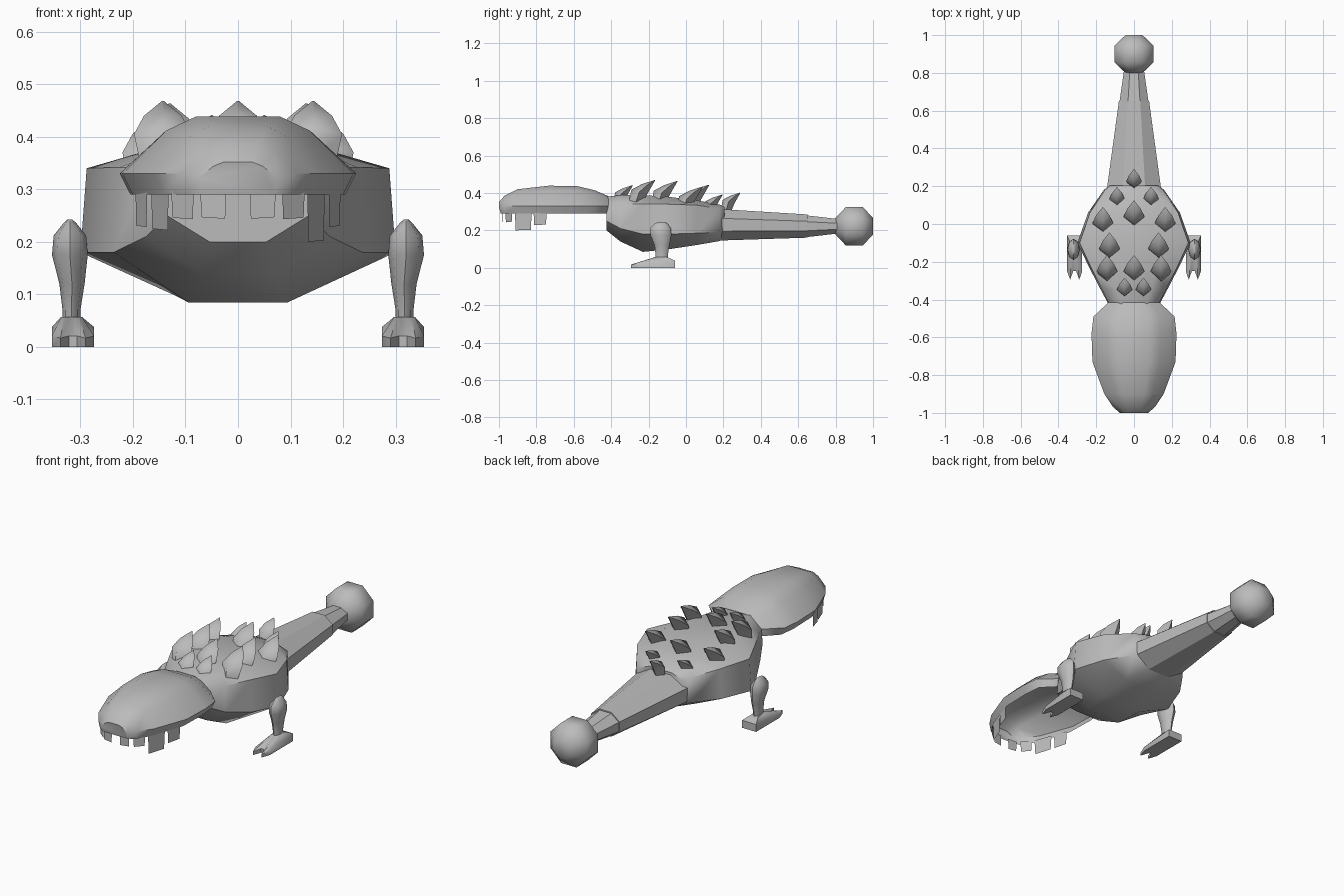
import bpy, bmesh, math
from mathutils import Vector

if "Cube" in bpy.data.objects:
    bpy.data.objects.remove(bpy.data.objects["Cube"])

grey = bpy.data.materials.new("stone grey")
grey.diffuse_color = (0.5, 0.5, 0.5, 1)
grey.use_nodes = True
grey.node_tree.nodes["Principled BSDF"].inputs["Base Color"].default_value = grey.diffuse_color


def finish(name, bm, angle=50, fix=True):
    if fix:
        bmesh.ops.recalc_face_normals(bm, faces=bm.faces)
    me = bpy.data.meshes.new(name)
    bm.to_mesh(me)
    bm.free()
    me.materials.append(grey)
    ob = bpy.data.objects.new(name, me)
    bpy.context.collection.objects.link(ob)
    bpy.ops.object.select_all(action='DESELECT')
    ob.select_set(True)
    bpy.context.view_layer.objects.active = ob
    bpy.ops.object.shade_smooth_by_angle(angle=math.radians(angle))
    return ob


def loft(name, rings, angle=50, closed=True, bm=None):
    """Skin a list of equal-length rings and cap both ends."""
    own = bm is None
    bm = bm or bmesh.new()
    vs = [[bm.verts.new(p) for p in r] for r in rings]
    n = len(vs[0])
    for a, b in zip(vs, vs[1:]):
        for i in range(n if closed else n - 1):
            j = (i + 1) % n
            bm.faces.new((a[i], a[j], b[j], b[i]))
    bm.faces.new(vs[0][::-1])
    bm.faces.new(vs[-1])
    return finish(name, bm, angle) if own else None


def mirrored(pts):
    """Right-hand half section, bottom to top, to a full section."""
    return pts + [(-x, y, z) for x, y, z in reversed(pts)]


# head: hollow upper-jaw shell, open underneath
head = []
for y, w, zt in [(-1, .075, .352), (-.97, .11, .385), (-.9, .157, .42), (-.73, .22, .439),
                 (-.58, .225, .436), (-.49, .215, .415), (-.415, .135, .383)]:
    zm = min(.33, .29 + (zt - .29) * .5)
    head.append(mirrored([(w * .91, y + (.01 if y == -1 else 0), .29), (w, y, zm),
                          (w * .62, y, zm + (zt - zm) * .75), (w * .36, y, zt)]))
loft("head", head, 50, closed=False)

# body: eight-sided barrel
body = []
for y, w, zb, zl, zu, zt in [(-.425, .135, .2, .25, .33, .38), (-.35, .175, .14, .21, .34, .388),
                             (-.23, .237, .085, .18, .342, .388), (-.1, .3, .098, .18, .34, .38),
                             (.06, .243, .122, .185, .335, .36), (.18, .16, .143, .19, .315, .338),
                             (.205, .13, .16, .2, .3, .325)]:
    body.append(mirrored([(w * .4, y, zb), (w, y, zl), (w * .96, y, zu), (w * .5, y, zt)]))
loft("body", body, 50)


def ring_y(y, rx, rz, zc, n=8):
    """Flat-topped ring across the y axis, sized by its flats."""
    k = 1 / math.cos(math.pi / n)
    return [(rx * k * math.cos((i + .5) * math.tau / n), y,
             zc + rz * k * math.sin((i + .5) * math.tau / n)) for i in range(n)]


# tail, narrow tail joint and club
loft("tail", [ring_y(.16, .147, .085, .23), ring_y(.65, .08, .062, .223)], 30)
loft("tail_joint", [ring_y(.645, .077, .058, .222), ring_y(.82, .052, .038, .222)], 30)
loft("tail_club", [ring_y(.8, .045, .045, .222), ring_y(.855, .103, .103, .222),
                   ring_y(.945, .103, .103, .222), ring_y(1, .045, .045, .222)], 60)

# back spikes: diamond blades curving up and backwards
spots = [(0, .235, .335), (.09, .14, .325), (0, .05, .355), (.165, .015, .345),
         (.13, -.12, .375), (0, -.24, .38), (.143, -.24, .38), (.05, -.34, .375)]
bm = bmesh.new()
for x, y, z in spots:
    s = .75 if y < -.3 or y > .1 else 1
    for side in ((1, -1) if x else (1,)):
        rings = []
        for dy, dz, w, l in [(-.03, -.035, .042, .035), (-.01, .025, .055, .042),
                             (.03, .06, .036, .025), (.073, .088, .002, .002)]:
            c = Vector((x * side, y + dy * s, z + dz * (s if dz > 0 else 1)))
            rings.append([c + Vector(d) * s for d in
                          ((w, 0, 0), (0, l, -l * .3), (-w, 0, 0), (0, -l, l * .3))])
        loft("", rings, bm=bm)
finish("back_spikes", bm, 60)

# teeth: thin plates hanging from the jaw rim (x0, y0, x1, y1, tip z)
bm = bmesh.new()
plates = [(.022, -.985, .072, -.98, .244), (.084, -.965, .127, -.93, .243),
          (.132, -.915, .165, -.825, .2), (.173, -.815, .195, -.745, .228)]
for x0, y0, x1, y1, z in plates:
    for s in (1, -1):
        tip = .222 if s < 0 and z < .22 else z
        a, b = Vector((x0 * s, y0, 0)), Vector((x1 * s, y1, 0))
        t = (b - a) * .05
        quad = [a + Vector((0, 0, .3)), b + Vector((0, 0, .3)),
                b - t + Vector((0, 0, tip + .003)), a + t + Vector((0, 0, tip))]
        f = bm.faces.new([bm.verts.new(p) for p in quad])
        f.normal_update()
        if f.normal.y > 0:
            f.normal_flip()
finish("teeth", bm, 30, fix=False)


# legs and two-toed feet
for s, label in ((1, "right"), (-1, "left")):
    rings = []
    for z, xc, yc, rx, ry in [(.04, .317, -.13, .017, .033), (.07, .317, -.13, .017, .033),
                              (.12, .316, -.128, .024, .04), (.175, .32, -.134, .034, .056),
                              (.212, .32, -.136, .031, .055), (.236, .32, -.133, .012, .034),
                              (.243, .32, -.132, .004, .02)]:
        rings.append([(s * (xc + rx * math.cos(i * math.pi / 4)),
                       yc + ry * math.sin(i * math.pi / 4), z) for i in range(8)])
    loft(label + "_leg", rings, 50)

    outline = [(.04, -.06), (.04, -.25), (.024, -.295), (.008, -.25),
               (-.008, -.25), (-.024, -.295), (-.04, -.25), (-.04, -.06)]
    ankle = [(.02, -.1), (.02, -.145), (.014, -.163), (.005, -.165),
             (-.005, -.165), (-.014, -.163), (-.02, -.145), (-.02, -.1)]
    foot = [[(s * (.314 + x), y, 0) for x, y in outline],
            [(s * (.314 + x), y, .038 + (y + .06) * .09) for x, y in outline],
            [(s * (.317 + x), y, .057) for x, y in ankle]]
    loft(label + "_foot", foot, 40)
